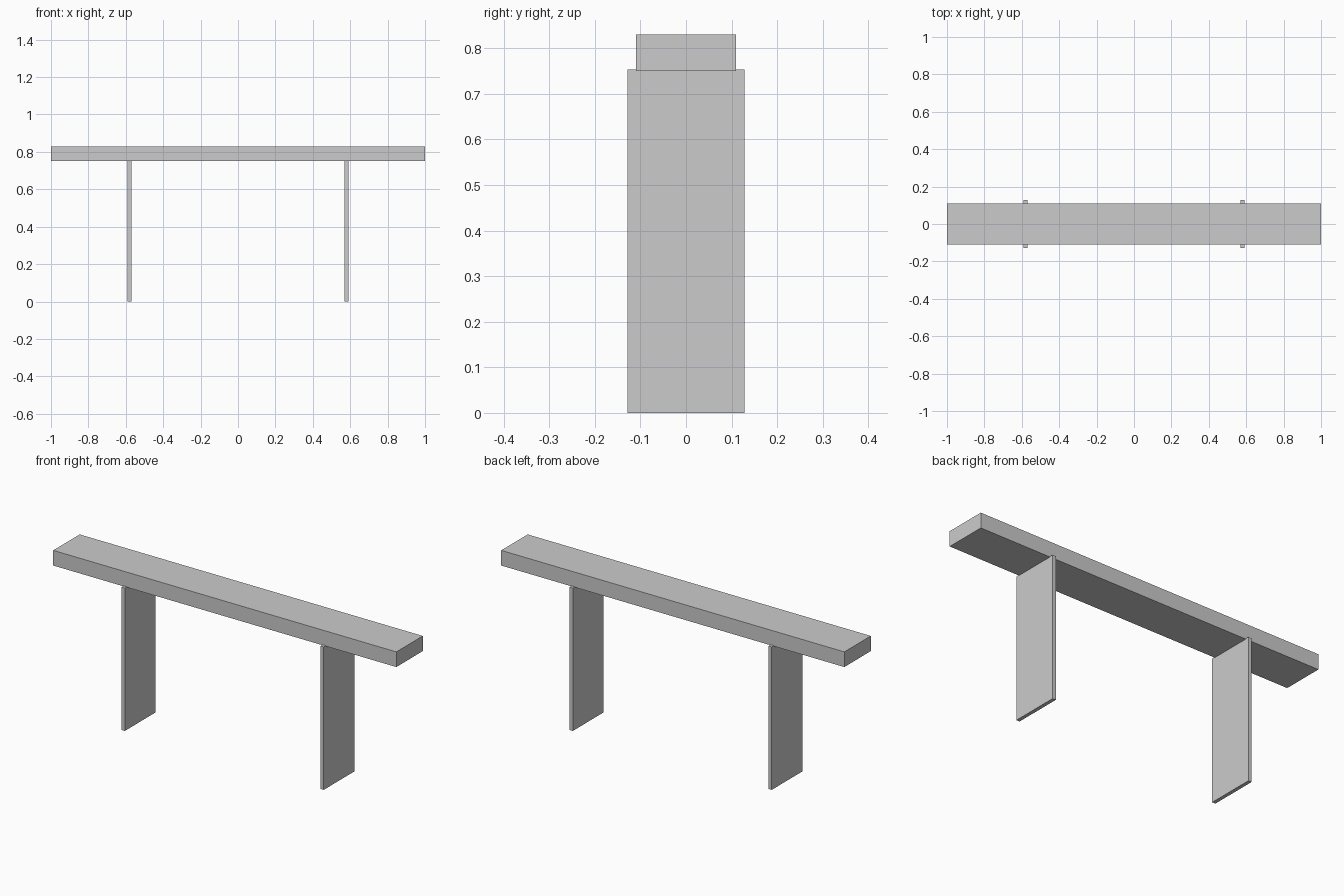
import bpy

if "Cube" in bpy.data.objects:
    bpy.data.objects.remove(bpy.data.objects["Cube"])


def box(name, center, size):
    """Axis-aligned box with its size baked into the mesh."""
    bpy.ops.mesh.primitive_cube_add(size=1, location=center)
    obj = bpy.context.object
    obj.name = name
    obj.scale = size
    bpy.ops.object.transform_apply(location=False, rotation=False, scale=True)
    return obj


# Long slab top
SLAB_BOTTOM, SLAB_TOP = 0.75, 0.83
box("bench_top", (0, 0, (SLAB_BOTTOM + SLAB_TOP) / 2),
    (2.0, 0.22, SLAB_TOP - SLAB_BOTTOM))

# Thin panel legs, slightly wider than the slab and let into its underside
LEG_HEIGHT = 0.753
for side, label in ((-1, "left"), (1, "right")):
    box(f"{label}_panel_leg", (side * 0.58, 0, LEG_HEIGHT / 2),
        (0.019, 0.256, LEG_HEIGHT))
